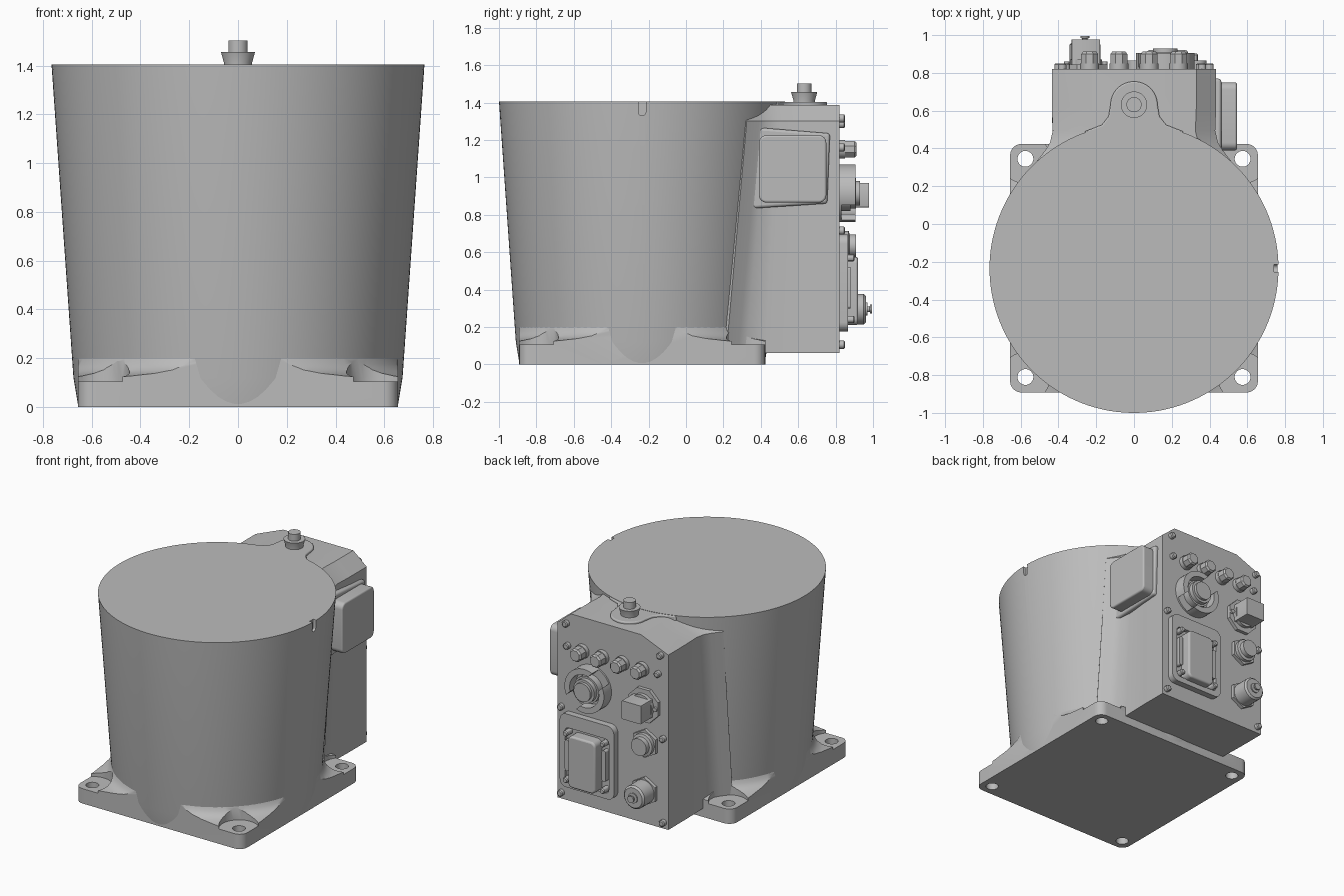
import bpy, bmesh
from math import sin, cos, pi, radians
from mathutils import Matrix, Vector

if "Cube" in bpy.data.objects:
    bpy.data.objects.remove(bpy.data.objects["Cube"], do_unlink=True)

grey = bpy.data.materials.new("cast_grey")
grey.use_nodes = True
grey.diffuse_color = (0.5, 0.5, 0.5, 1)
grey.node_tree.nodes["Principled BSDF"].inputs["Base Color"].default_value = (0.5, 0.5, 0.5, 1)

BODY_Y = -0.235      # axis of the round housing
PANEL_Y = 0.82       # plane of the connector panel


def finish(name, bm, bevel=0, angle=30):
    """Turn a bmesh into a smooth-shaded grey object."""
    bmesh.ops.recalc_face_normals(bm, faces=bm.faces)
    mesh = bpy.data.meshes.new(name)
    bm.to_mesh(mesh)
    bm.free()
    ob = bpy.data.objects.new(name, mesh)
    bpy.context.collection.objects.link(ob)
    mesh.materials.append(grey)
    if bevel:
        mod = ob.modifiers.new("Bevel", "BEVEL")
        mod.width, mod.segments = bevel, 3
        mod.limit_method, mod.angle_limit = "ANGLE", radians(40)
    smooth(ob, angle)
    return ob


def smooth(ob, angle=30):
    bpy.ops.object.select_all(action="DESELECT")
    ob.select_set(True)
    bpy.context.view_layer.objects.active = ob
    bpy.ops.object.shade_smooth_by_angle(angle=radians(angle))


def loft(name, rings, bevel=0):
    """Skin a stack of equal-length point rings and cap both ends."""
    bm = bmesh.new()
    loops = [[bm.verts.new(p) for p in ring] for ring in rings]
    n = len(loops[0])
    for a, b in zip(loops, loops[1:]):
        for i in range(n):
            bm.faces.new((a[i], a[(i + 1) % n], b[(i + 1) % n], b[i]))
    bm.faces.new(loops[0])
    bm.faces.new(loops[-1])
    return finish(name, bm, bevel)


def turned(name, profile, origin, axis="z", sides=32):
    """Turn (radius, height) pairs around an axis through origin."""
    turn = Matrix.Rotation(-pi / 2, 3, "X") if axis == "y" else Matrix.Identity(3)
    half = pi / sides
    rings = [[Vector(origin) + turn @ Vector((r * cos(2 * pi * i / sides + half),
              r * sin(2 * pi * i / sides + half), h)) for i in range(sides)]
             for r, h in profile]
    return loft(name, rings)


def rounded(x0, x1, y0, y1, r, steps=6):
    """Outline of a rounded rectangle."""
    pts = []
    for k, (cx, cy) in enumerate([(x1 - r, y1 - r), (x0 + r, y1 - r), (x0 + r, y0 + r), (x1 - r, y0 + r)]):
        for i in range(steps + 1):
            a = (k + i / steps) * pi / 2
            pts.append((cx + r * cos(a), cy + r * sin(a)))
    return pts


def on_panel(name, outline, out, bevel=0, start=-0.01):
    """Extrude an x-z outline out of the connector panel."""
    return loft(name, [[(x, PANEL_Y + d, z) for x, z in outline] for d in (start, out)], bevel)


def boolean(ob, cutter, operation="DIFFERENCE"):
    mod = ob.modifiers.new("Cut", "BOOLEAN")
    mod.operation, mod.object, mod.solver = operation, cutter, "EXACT"
    bpy.context.view_layer.objects.active = ob
    bpy.ops.object.modifier_apply(modifier=mod.name)
    bpy.data.objects.remove(cutter, do_unlink=True)
    smooth(ob)


# Tapered round housing with a small slot in its rim
housing = turned("round_housing", [(0.655, 0), (0.675, 0.12), (0.765, 1.405)], (0, BODY_Y, 0), sides=128)
slot = loft("slot_cutter", [[(x, BODY_Y + u, z) for u, z in rounded(-0.02, 0.02, 1.33, 1.45, 0.019)]
                            for x in (0.74, 0.8)])
boolean(housing, slot)

# Square foot: a flared skirt trimmed to a rounded square
foot = turned("foot_flange", [(1.1, 0), (1.1, 0.115), (0.86, 0.12), (0.79, 0.127), (0.74, 0.138),
                              (0.71, 0.152), (0.69, 0.175), (0.68, 0.2), (0.6, 0.2)],
              (0, BODY_Y, 0), sides=96)
square = loft("foot_trim", [[(x, y, z) for x, y in rounded(-0.656, 0.656, -0.892, 0.424, 0.06)]
                            for z in (0, 0.4)])
boolean(foot, square, "INTERSECT")
for sx in (-1, 1):
    for y in (-0.81, 0.345):
        boolean(foot, turned("spotface_cutter", [(0.13, 0.105), (0.13, 0.3)], (sx * 0.575, y, 0)))
        boolean(foot, turned("bolt_hole_cutter", [(0.042, -0.1), (0.042, 0.3)], (sx * 0.575, y, 0)))


# Connector housing at the back, flaring into the round body
def housing_ring(z, right, left, shift):
    half = [(0, 0.82), (0, 0.62), (-0.005, 0.5), (0.01, 0.44), (0.035, 0.4), (0.085, 0.335), (-0.05, 0.15)]
    side = [(dx, y - shift * max(0, min(1, (0.6 - y) / 0.16))) for dx, y in half]
    return ([(left + dx, y, z) for dx, y in side] +
            [(-right - dx, y, z) for dx, y in reversed(side)])


loft("connector_housing", [housing_ring(0.06, 0.435, 0.435, 0.12), housing_ring(1.3, 0.435, 0.435, 0.01),
                           housing_ring(1.388, 0.22, 0.33, 0.01)])

# Boss and stepped cap on top
arch = [(0.125 * cos(i * pi / 16), 0.63 + 0.125 * sin(i * pi / 16)) for i in range(17)]
boss = [(0.28, 0.4), (0.26, 0.49), (0.17, 0.525), (0.135, 0.57)]
boss = boss + arch + [(-x, y) for x, y in reversed(boss)]
loft("cap_boss", [[(x, y, z) for x, y in boss] for z in (1.25, 1.403)], 0.008)
turned("top_cap", [(0.058, 1.39), (0.058, 1.412), (0.07, 1.455), (0.04, 1.455), (0.04, 1.503)], (0, 0.632, 0))

# Side cover on the left: tapered seat and rounded lid
seat = [(0.77, 1.235), (0.34, 1.27), (0.3, 0.83), (0.755, 0.86)]
loft("side_cover_seat", [[(x, y, z) for y, z in seat] for x in (0.38, 0.462)], 0.015)
lid = rounded(0.39, 0.75, 0.865, 1.225, 0.04)
loft("side_cover_lid", [[(x, y, z) for y, z in lid] for x in (0.45, 0.545)], 0.01)

# Panel screws
for x, z in [(0.36, 1.315), (-0.38, 1.285), (0.4, 0.715), (-0.4, 0.7), (0.4, 0.105),
             (-0.4, 0.105), (0.35, 1.16), (-0.36, 1.15)]:
    turned("panel_screw", [(0.022, -0.01), (0.022, 0.025), (0.015, 0.03)], (x, PANEL_Y, z), "y", 16)

# Row of four caps
for x in (-0.235, -0.08, 0.08, 0.235):
    turned("cap_collar", [(0.05, -0.01), (0.05, 0.03)], (x, PANEL_Y, 1.15), "y", 24)
    turned("faceted_cap", [(0.048, 0.02), (0.048, 0.08), (0.038, 0.092)], (x, PANEL_Y, 1.15), "y", 8)

# Large round connector: slotted guard ring and plug
ring = turned("guard_ring", [(0.155, -0.01), (0.155, 0.085)], (0.165, PANEL_Y, 0.915), "y", 48)
boolean(ring, turned("ring_bore_cutter", [(0.115, 0.012), (0.115, 0.2)], (0.165, PANEL_Y, 0.915), "y", 48))
gap = [(0.165 + a, 0.915 + b) for a, b in [(-0.21, 0.13), (-0.13, 0.21), (0.21, -0.13), (0.13, -0.21)]]
boolean(ring, on_panel("ring_gap_cutter", gap, 0.2, start=0.012))
turned("round_plug", [(0.095, 0), (0.095, 0.06), (0.082, 0.06), (0.082, 0.09),
                      (0.065, 0.09), (0.065, 0.11)], (0.165, PANEL_Y, 0.915), "y", 40)

# Square connector on an eight-sided flange
turned("square_plug_flange", [(0.125, -0.01), (0.125, 0.025)], (-0.255, PANEL_Y, 0.905), "y", 8)
turned("square_plug_collar", [(0.085, 0), (0.085, 0.05)], (-0.255, PANEL_Y, 0.905), "y", 32)
on_panel("square_plug", rounded(-0.33, -0.18, 0.84, 0.97, 0.004, 2), 0.158)
for dx in (-0.1, 0.1):
    turned("flange_screw", [(0.015, 0), (0.015, 0.04)], (-0.255 + dx, PANEL_Y, 0.905), "y", 12)

# Two round connectors below it
turned("middle_plug_flange", [(0.1, -0.01), (0.1, 0.025)], (-0.265, PANEL_Y, 0.635), "y", 6)
turned("middle_plug", [(0.078, 0), (0.078, 0.05), (0.06, 0.055), (0.06, 0.09)], (-0.265, PANEL_Y, 0.635), "y")
turned("lower_plug_flange", [(0.1, -0.01), (0.1, 0.025)], (-0.26, PANEL_Y, 0.295), "y", 6)
turned("lower_plug", [(0.082, 0), (0.082, 0.13), (0.07, 0.142), (0.035, 0.142), (0.035, 0.15),
                      (0.015, 0.15), (0.015, 0.162), (0.024, 0.165), (0.024, 0.175)],
       (-0.26, PANEL_Y, 0.295), "y")

# Access cover: low frame with a sunken floor, raised lid and corner screws
frame = on_panel("access_frame", rounded(-0.04, 0.385, 0.175, 0.695, 0.05), 0.045)
boolean(frame, on_panel("frame_recess_cutter", rounded(0.0, 0.345, 0.215, 0.6, 0.03), 0.1, start=0.02))
on_panel("access_lid", rounded(0.07, 0.285, 0.21, 0.575, 0.035), 0.1, 0.012)
for x in (0.03, 0.32):
    on_panel("lid_rail", rounded(x - 0.015, x + 0.015, 0.3, 0.52, 0.012), 0.06, start=0.01)
    for z in (0.24, 0.57):
        turned("lid_screw", [(0.02, 0), (0.02, 0.075), (0.014, 0.082)], (x, PANEL_Y, z), "y", 12)
